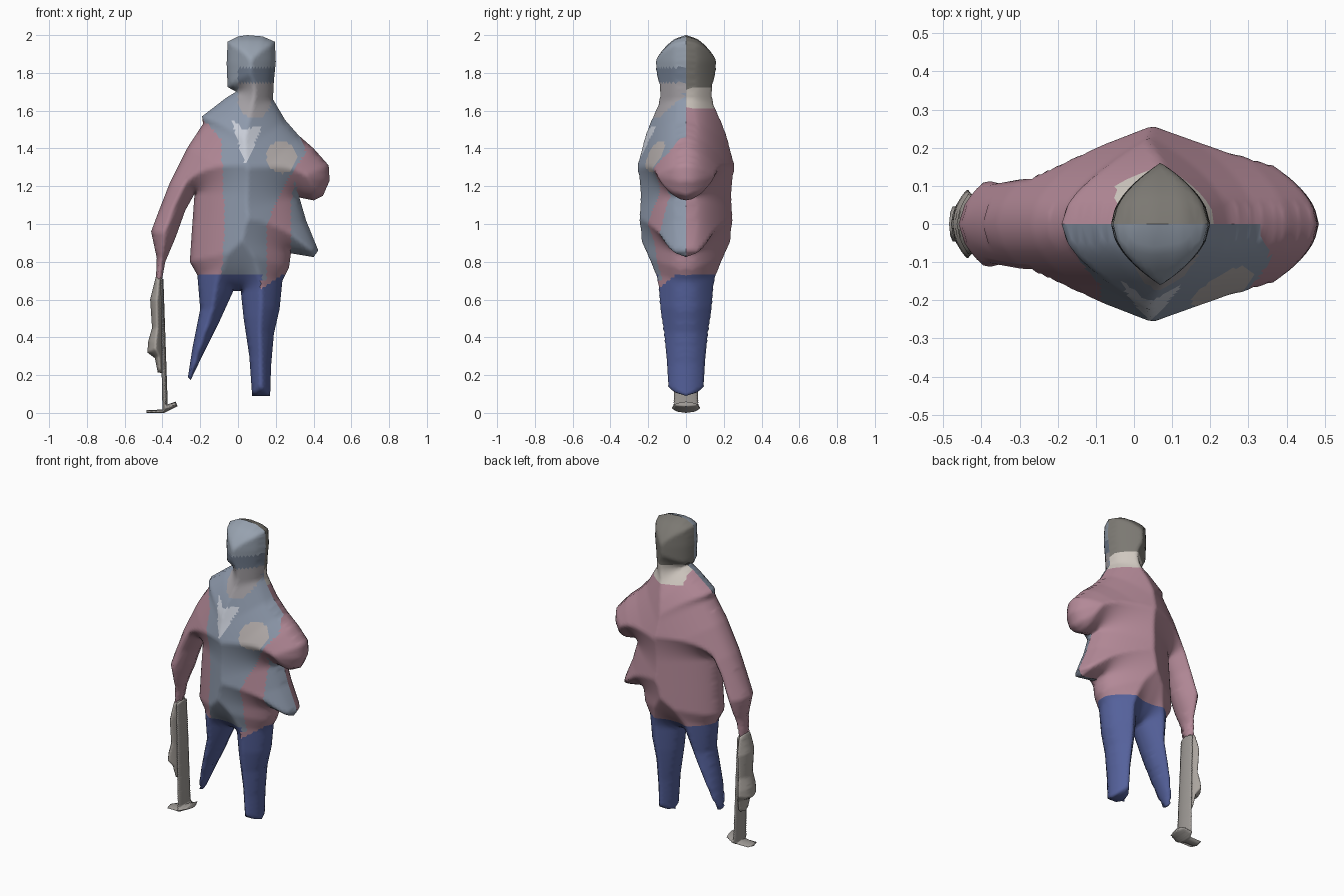
import bpy, math
from mathutils import Vector
from mathutils.geometry import delaunay_2d_cdt, intersect_point_line

if "Cube" in bpy.data.objects:
    bpy.data.objects.remove(bpy.data.objects["Cube"])

COLOURS = {
    "face": (.31, .36, .43), "sunglasses": (.17, .21, .28), "chin": (.37, .35, .37),
    "hair": (.20, .19, .17), "neck": (.62, .57, .52), "shirt": (.58, .61, .68),
    "fist": (.47, .43, .42), "jacket_lining": (.27, .32, .41),
    "jacket": (.45, .25, .31), "jeans": (.09, .12, .33),
    "hanging_glove": (.40, .37, .34), "walking_stick": (.34, .32, .30),
}


def inside(p, poly):
    hit = False
    for (ax, az), (bx, bz) in zip(poly, poly[1:] + poly[:1]):
        if (az > p[1]) != (bz > p[1]) and p[0] < ax + (p[1] - az) * (bx - ax) / (bz - az):
            hit = not hit
    return hit


def edge_distance(p, poly):
    best = 9.0
    for (ax, az), (bx, bz) in zip(poly, poly[1:] + poly[:1]):
        dx, dz = bx - ax, bz - az
        t = max(0, min(1, ((p[0] - ax) * dx + (p[1] - az) * dz) / (dx * dx + dz * dz)))
        best = min(best, math.hypot(p[0] - ax - t * dx, p[1] - az - t * dz))
    return best


def inflate(outline, step, gain, part_of):
    """Fill a silhouette, puff it out front and back, and split it into named parts."""
    rim = []
    for a, b in zip(outline, outline[1:] + outline[:1]):
        a, b = Vector(a), Vector(b)
        n = max(1, round((b - a).length / step))
        rim += [a.lerp(b, i / n) for i in range(n)]
    pts = list(rim)
    xs, zs = zip(*outline)
    for i in range(int((max(xs) - min(xs)) / step) + 1):
        for j in range(int((max(zs) - min(zs)) / step) + 1):
            p = Vector((min(xs) + (i + .5 * (j % 2)) * step, min(zs) + (j + .1) * step))
            if inside(p, outline) and edge_distance(p, outline) > step * .3:
                pts.append(p)
    n = len(rim)
    verts, _, faces, *_ = delaunay_2d_cdt(
        pts, [(i, (i + 1) % n) for i in range(n)], [], 1, 1e-5)
    depth = []
    for v in verts:
        d = edge_distance(v, outline)
        depth.append(gain * d ** .53 if d > 1e-4 else 0)

    parts = {}
    for f in faces:
        c = sum((verts[i] for i in f), Vector((0, 0))) / len(f)
        if not inside(c, outline):
            continue
        a, b, d = (verts[i] for i in f[:3])
        f = list(f) if (b - a).cross(d - a) > 0 else list(f)[::-1]
        for side, loop in ((-1, f), (1, f[::-1])):
            index, vs, fs = parts.setdefault(part_of(c, side), ({}, [], []))
            face = []
            for i in loop:
                key = (i, side if depth[i] else 0)
                if key not in index:
                    index[key] = len(vs)
                    vs.append((verts[i].x, side * depth[i], verts[i].y))
                face.append(index[key])
            fs.append(face)

    for name, (_, vs, fs) in parts.items():
        me = bpy.data.meshes.new(name)
        me.from_pydata(vs, [], fs)
        ob = bpy.data.objects.new(name, me)
        bpy.context.collection.objects.link(ob)
        mat = bpy.data.materials.new(name)
        mat.diffuse_color = (*COLOURS[name], 1)
        mat.use_nodes = True
        mat.node_tree.nodes["Principled BSDF"].inputs["Base Color"].default_value = mat.diffuse_color
        me.materials.append(mat)
        me.polygons.foreach_set("use_smooth", [True] * len(fs))


# Body silhouette, clockwise from the top of the head
BODY = [
    (0, 1.993), (.05, 2.0), (.13, 1.993), (.195, 1.965), (.2, 1.86), (.19, 1.76),
    (.185, 1.66), (.25, 1.55), (.32, 1.47), (.40, 1.40), (.48, 1.31), (.485, 1.23),
    (.45, 1.15), (.40, 1.125), (.325, 1.14), (.36, 1.02), (.425, .86), (.40, .825),
    (.28, .845), (.27, .77), (.235, .70), (.22, .55), (.19, .42), (.175, .25),
    (.17, .09), (.075, .09), (.06, .3), (.03, .5), (.015, .645), (-.025, .645),
    (-.1, .48), (-.19, .3), (-.25, .175), (-.265, .19), (-.24, .35), (-.2, .55),
    (-.215, .73), (-.255, .8), (-.245, .95), (-.23, 1.16), (-.28, 1.07), (-.33, .93),
    (-.385, .80), (-.405, .69), (-.435, .69), (-.43, .82), (-.46, .96), (-.415, 1.08),
    (-.36, 1.22), (-.27, 1.40), (-.185, 1.53), (-.19, 1.57), (-.06, 1.67),
    (-.01, 1.70), (-.055, 1.725), (-.06, 1.85), (-.055, 1.965)]

# Front details painted over the jacket
SHIRT = [(-.04, 1.56), (.03, 1.5), (.13, 1.52), (.04, 1.31)]
LINING = [(-.2, 1.57), (-.05, 1.7), (.2, 1.7), (.33, 1.46), (.36, 1.38), (.27, 1.25),
          (.15, 1.0), (.15, .7), (-.09, .7), (-.07, 1.0), (-.09, 1.45)]
FLAP = [(.30, 1.22), (.34, 1.1), (.44, .86), (.40, .81), (.28, .83), (.28, 1.1)]
COAT_POINT = [(.12, .65), (.28, .77), (.28, .9), (.14, .9)]


def body_part(p, side):
    x, z = p
    if x > -.3 and z < .73 and not (side < 0 and inside(p, COAT_POINT)):
        return "jeans"
    if side > 0:
        return "hair" if z > 1.72 else "neck" if z > 1.61 and abs(x - .08) < .13 else "jacket"
    if z > 1.69:
        if 1.75 < z < 1.83 and x > 0:
            return "sunglasses"
        return "chin" if z < 1.75 and x > 0 else "face"
    if math.hypot((x - .23) / .08, (z - 1.355) / .085) < 1:
        return "fist"
    if math.hypot((x - .09) / .09, (z - 1.67) / .11) < 1:
        return "chin"
    if inside(p, SHIRT):
        return "shirt"
    return "jacket_lining" if inside(p, LINING) or inside(p, FLAP) else "jacket"


inflate(BODY, .016, .475, body_part)

# Limp glove hanging from the sleeve
GLOVE = [(-.435, .72), (-.405, .72), (-.395, .62), (-.40, .45), (-.395, .3), (-.40, .21),
         (-.425, .215), (-.44, .29), (-.48, .32), (-.475, .38), (-.455, .45), (-.465, .6)]
inflate(GLOVE, .009, .5, lambda p, s: "hanging_glove")

# Walking stick with its splayed foot
STICK = [(-.415, .71), (-.395, .71), (-.372, .045), (-.33, .06), (-.32, .035),
         (-.39, 0), (-.485, 0), (-.485, .014), (-.40, .018)]
inflate(STICK, .006, .65, lambda p, s: "walking_stick")
